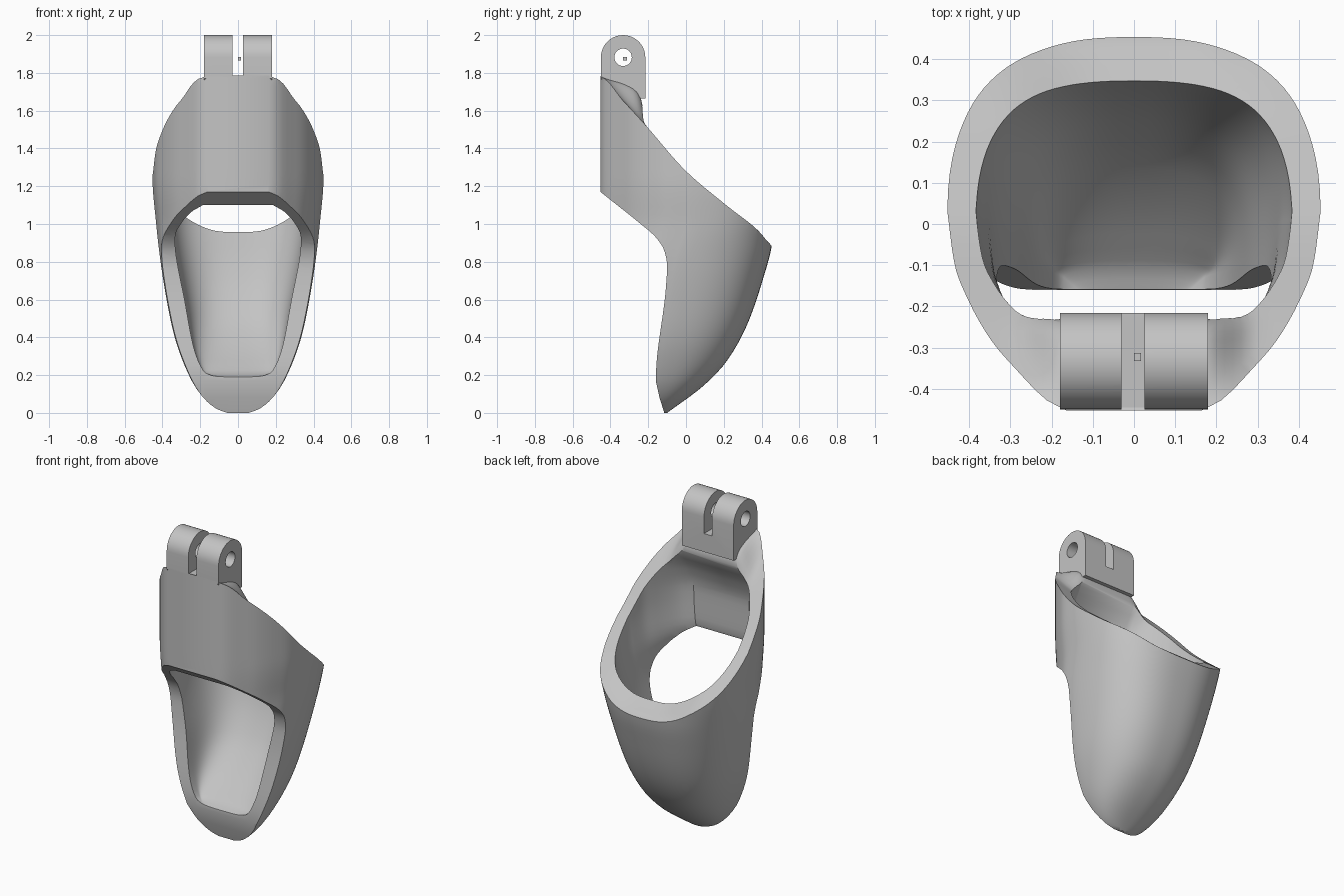
import bpy, bmesh, math

if "Cube" in bpy.data.objects:
    bpy.data.objects.remove(bpy.data.objects["Cube"])

grey = bpy.data.materials.new("light grey")
grey.diffuse_color = (0.55, 0.55, 0.55, 1)
grey.use_nodes = True
grey.node_tree.nodes["Principled BSDF"].inputs["Base Color"].default_value = grey.diffuse_color


def curve(table):
    """Smooth monotone interpolation through (position, value) pairs."""
    xs, ys = zip(*table)
    n = len(xs)
    d = [(ys[i + 1] - ys[i]) / (xs[i + 1] - xs[i]) for i in range(n - 1)]
    m = [d[0]] + [2 * a * b / (a + b) if a * b > 0 else 0 for a, b in zip(d, d[1:])] + [d[-1]]

    def f(x):
        x = min(max(x, xs[0]), xs[-1])
        i = next((k for k in range(n - 1) if x <= xs[k + 1]), n - 2)
        h = xs[i + 1] - xs[i]
        t = (x - xs[i]) / h
        return (ys[i] * (1 + 2 * t) * (1 - t) ** 2 + ys[i + 1] * t * t * (3 - 2 * t)
                + h * m[i] * t * (1 - t) ** 2 + h * m[i + 1] * t * t * (t - 1))
    return f


def loft(name, rings):
    """Closed solid through rings of equal point count."""
    bm = bmesh.new()
    rows = [[bm.verts.new(p) for p in r] for r in rings]
    n = len(rows[0])
    for a, b in zip(rows, rows[1:]):
        for i in range(n):
            j = (i + 1) % n
            bm.faces.new((a[i], a[j], b[j], b[i]))
    bm.faces.new(rows[0])
    bm.faces.new(rows[-1])
    bmesh.ops.recalc_face_normals(bm, faces=bm.faces)
    me = bpy.data.meshes.new(name)
    bm.to_mesh(me)
    bm.free()
    ob = bpy.data.objects.new(name, me)
    bpy.context.collection.objects.link(ob)
    me.materials.append(grey)
    return ob


def boolean(ob, tool, op):
    mod = ob.modifiers.new(op, 'BOOLEAN')
    mod.object, mod.operation, mod.solver = tool, op, 'EXACT'
    bpy.context.view_layer.objects.active = ob
    bpy.ops.object.modifier_apply(modifier=mod.name)
    bpy.data.objects.remove(tool)


def smooth(ob, angle):
    bpy.ops.object.select_all(action='DESELECT')
    ob.select_set(True)
    bpy.context.view_layer.objects.active = ob
    bpy.ops.object.shade_smooth_by_angle(angle=math.radians(angle))


def section(z, w, back, mid, front, shape, n):
    """Horizontal ring: superellipse at the back, shaped taper at the front."""
    half = []
    for i in range(25):
        a = math.pi / 2 * (1 - i / 24)
        half.append((w * math.cos(a) ** (2 / n), mid + (back - mid) * math.sin(a) ** (2 / n)))
    for i in range(1, 21):
        t = i / 20
        half.append((w * shape(t), mid + (front - mid) * t))
    return [(x, y, z) for x, y in half] + [(-x, y, z) for x, y in half[:0:-1]]


# Outer body
mid = curve([(0, -.15), (.4, -.1), (.8, -.04), (1.05, .03), (2, .03)])
out_w = curve([(0, .07), (.02, .115), (.1, .2), (.2, .26), (.4, .335), (.6, .378),
               (.8, .41), (1, .433), (1.25, .453), (2, .453)])
out_back = curve([(0, -.1), (.15, .1), (.28, .22), (.47, .325), (.7, .405), (.89, .455), (1.2, .49), (2, .49)])
out_shape = curve([(0, 1), (.27, .96), (.47, .875), (.66, .755), (.81, .615), (.9, .525), (.96, .45), (1, .36)])
zs = [0, .01, .02, .04, .06] + [.09 + .04 * i for i in range(45)]
shell = loft("shell", [section(z, out_w(z), out_back(z), min(mid(z), out_back(z) - .02), -.453, out_shape,
                               2.35 + .25 * min(z, 1)) for z in zs])

# Cavity
in_w = curve([(.19, .11), (.21, .17), (.25, .2), (.35, .237), (.6, .285), (.85, .335), (1, .355), (1.3, .385), (2.1, .385)])
in_back = curve([(.19, -.16), (.21, -.11), (.25, -.06), (.3, 0), (.4, .1), (.5, .18), (.7, .28), (.9, .335), (1.2, .385),
                 (2.1, .39)])
in_front = curve([(.19, -1), (.8, -.8), (1.05, -.39), (1.12, -.36), (1.35, -.35), (1.5, -.3), (1.6, -.24), (1.66, -.222),
                  (2.1, -.215)])
in_shape = curve([(0, 1), (.3, .955), (.52, .87), (.74, .755), (.88, .65), (1, .5)])
zs = [.19, .195, .2, .21, .225, .25] + [.28 + .04 * i for i in range(46)]
cavity = loft("cavity", [section(z, in_w(z), in_back(z), min(mid(z), in_back(z) - .02), in_front(z),
                                 in_shape, 2.7) for z in zs])
boolean(shell, cavity, 'DIFFERENCE')

# Side outline: slanted rim, raised under the hinge, dipped at the back, and front opening
rim = curve([(-.6, 1.95), (-.45, 1.78), (-.22, 1.53), (0, 1.28), (.2, 1.11), (.4, .95), (.45, .89), (.6, .7)])
dip = curve([(.15, 0), (.33, .04), (.4, .028), (.455, 0), (.6, 0)])
bump = curve([(-.6, 1.95), (-.45, 1.78), (-.33, 1.745), (-.27, 1.715), (-.24, 1.67), (-.215, 1.56), (-.19, 1.497)])
opening = curve([(-.1, -.1), (0, -.115), (.17, -.16), (.68, -.105), (.78, -.1), (.86, -.115),
                 (.93, -.16), (1, -.24), (1.17, -.453), (1.29, -.6)])
low = [-.1, 0, .08, .17] + [.25 + .03 * i for i in range(35)]
top_y = [-.58 + .02 * i for i in range(59)]


def fade(v, a, b):
    k = min(max((b - abs(v)) / (b - a), 0), 1)
    return k * k * (3 - 2 * k)


def outline(x):
    pts = [(x, opening(z), z) for z in low]
    for y in top_y:
        lift = fade(x, .16, .3) * max(0, bump(y) - rim(y)) if y < -.19 else 0
        pts.append((x, y, rim(y) + lift - fade(x, .08, .34) * dip(y)))
    return pts + [(x, .6, -.1)]


xs = [.04, .08, .12, .16, .18, .2, .22, .24, .26, .28, .3, .34, .6]
boolean(shell, loft("clip", [outline(x) for x in [-v for v in xs[::-1]] + xs]), 'INTERSECT')
smooth(shell, 35)


# Hinge with rounded top, cross hole and slot
def disc(r, x, n=40, y=-.333, z=1.8825):
    return [(x, y + r * math.cos(2 * math.pi * i / n), z + r * math.sin(2 * math.pi * i / n)) for i in range(n)]


def box(name, x0, x1, y0, y1, z0, z1):
    return loft(name, [[(x, y0, z0), (x, y1, z0), (x, y1, z1), (x, y0, z1)] for x in (x0, x1)])


def hinge_side(x):
    arch = [(x, y, z) for _, y, z in disc(.1175, x)[:21]]
    return arch + [(x, -.4505, 1.77), (x, -.36, 1.66), (x, -.2155, 1.665)]


hinge = loft("hinge", [hinge_side(-.18), hinge_side(.18)])
boolean(hinge, loft("hole", [disc(.046, -.3), disc(.046, .3)]), 'DIFFERENCE')
boolean(hinge, box("slot", -.03, .026, -.6, 0, 1.78, 2.1), 'DIFFERENCE')
smooth(hinge, 30)

# Small pin inside the hinge hole
box("pin", 0, .017, -.333, -.313, 1.865, 1.884)
